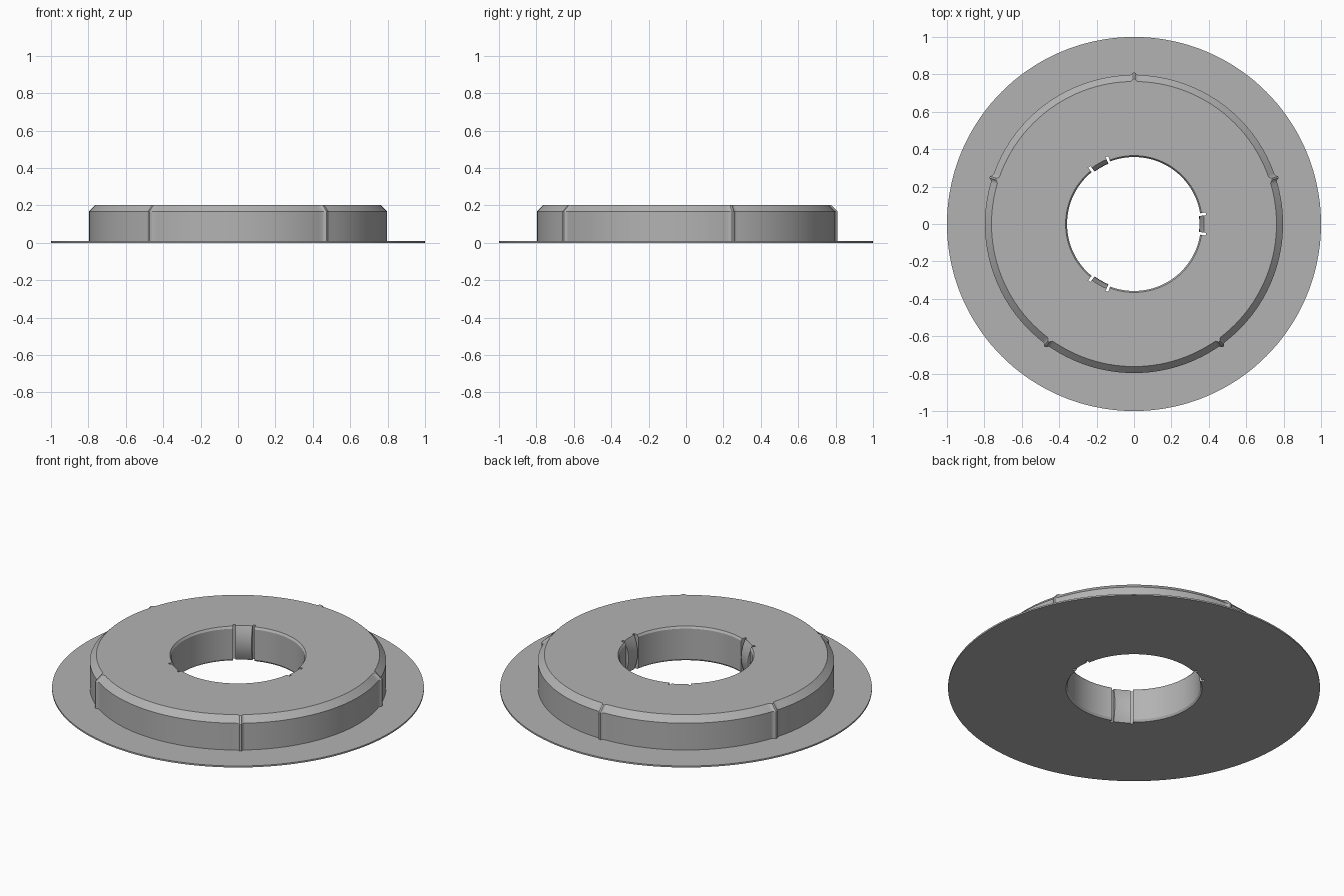
import bpy, bmesh, math

if "Cube" in bpy.data.objects:
    bpy.data.objects.remove(bpy.data.objects["Cube"])

HEIGHT, FLANGE = 0.203, 0.009
HUB, BORE, CHAMFER = 0.797, 0.358, 0.035

grey = bpy.data.materials.new("plain grey")
grey.diffuse_color = (0.45, 0.45, 0.45, 1)
grey.use_nodes = True
grey.node_tree.nodes["Principled BSDF"].inputs["Base Color"].default_value = grey.diffuse_color


def nearest(angle, centres):
    """Signed angle to the closest of the given centres."""
    return min(((angle - c + math.pi) % (2 * math.pi) - math.pi for c in centres), key=abs)


rib_angles = [math.pi / 2 + i * math.tau / 5 for i in range(5)]
clip_angles = [i * math.tau / 3 for i in range(3)]
CLIP, SLOT = 0.122, 0.160     # half angles of clip and of slot outer edge


def outer_radius(angle):
    """Hub radius with a small flared crush rib."""
    d = abs(nearest(angle, rib_angles)) * HUB
    if d < 0.005:
        return HUB + 0.014
    return HUB + 0.014 * max(0, (0.022 - d) / 0.017) ** 2


levels = [0, 0.012, 0.04, 0.07, 0.1015, 0.133, 0.163, 0.191, HEIGHT]


def inner_radius(zone, z):
    if zone == "slot":
        return 0.388
    if zone == "clip":          # bowed spring tongue
        t = (z - HEIGHT / 2) / (HEIGHT / 2)
        return 0.350 + 0.025 * t * t
    return BORE + (0.008 if z in (levels[0], levels[-1]) else 0)


# Angular stations: regular steps, rib details and doubled slot edges
stations = []
for i in range(144):
    a = i * math.tau / 144
    d = abs(nearest(a, clip_angles))
    if abs(d - CLIP) > 0.004 and abs(d - SLOT) > 0.004:
        stations.append((a, "clip" if d < CLIP else "slot" if d < SLOT else "bore"))
for c in clip_angles:
    for off, first, second in ((-SLOT, "bore", "slot"), (-CLIP, "slot", "clip"),
                               (CLIP, "clip", "slot"), (SLOT, "slot", "bore")):
        a = (c + off) % math.tau
        stations += [(a - 1e-5, first), (a + 1e-5, second)]
for c in rib_angles:
    for off in (-0.022, -0.015, -0.009, -0.0049, 0.0049, 0.009, 0.015, 0.022):
        a = (c + off / HUB) % math.tau
        d = abs(nearest(a, clip_angles))
        stations.append((a, "clip" if d < CLIP else "slot" if d < SLOT else "bore"))
stations.sort()

# Flanged bushing: closed cross-section swept around the axis
bm = bmesh.new()
columns = []
for a, zone in stations:
    ro = outer_radius(a)
    section = [(inner_radius(zone, z), z) for z in levels]
    section += [(ro - CHAMFER, HEIGHT), (ro, HEIGHT - CHAMFER), (ro, FLANGE),
                (1, FLANGE), (1, 0)]
    columns.append([bm.verts.new((r * math.cos(a), r * math.sin(a), z)) for r, z in section])
for i, col in enumerate(columns):
    nxt = columns[(i + 1) % len(columns)]
    for j in range(len(col)):
        k = (j + 1) % len(col)
        bm.faces.new((col[j], nxt[j], nxt[k], col[k]))
bmesh.ops.recalc_face_normals(bm, faces=bm.faces[:])

mesh = bpy.data.meshes.new("flanged_bushing")
bm.to_mesh(mesh)
bm.free()
mesh.materials.append(grey)
bushing = bpy.data.objects.new("flanged_bushing", mesh)
bpy.context.collection.objects.link(bushing)
bpy.context.view_layer.objects.active = bushing
bushing.select_set(True)
bpy.ops.object.shade_smooth_by_angle(angle=math.radians(25))
